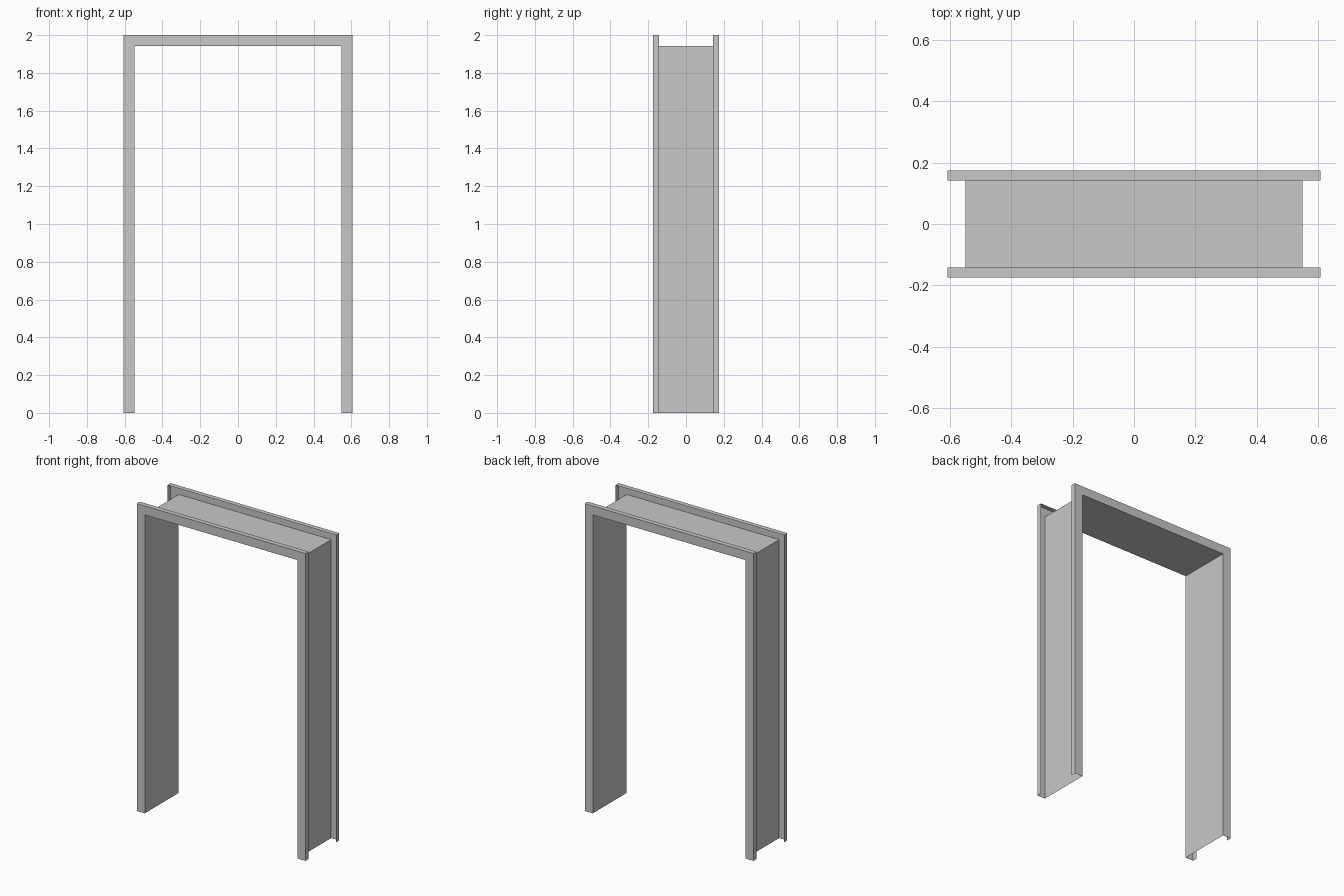
import bpy

if "Cube" in bpy.data.objects:
    bpy.data.objects.remove(bpy.data.objects["Cube"])

# Key sizes
OUT_X, IN_X = 0.607, 0.549      # half widths of trim and opening
OUT_Z, IN_Z = 2.0, 1.942        # heights of trim and opening
FACE_Y, LIP_Y = 0.174, 0.142    # trim face plane and rear edge of its lip

metal = bpy.data.materials.new("light grey metal")
metal.diffuse_color = (0.58, 0.58, 0.58, 1)
metal.use_nodes = True
metal.node_tree.nodes["Principled BSDF"].inputs["Base Color"].default_value = metal.diffuse_color


def arch(x, z, y):
    """Door-shaped path: up, across and down."""
    return [(-x, y, 0), (-x, y, z), (x, y, z), (x, y, 0)]


def sheet(name, rows):
    """Thin folded sheet bridging successive arch paths."""
    verts = [p for row in rows for p in row]
    faces = [(4 * r + i, 4 * r + i + 1, 4 * r + i + 5, 4 * r + i + 4)
             for r in range(len(rows) - 1) for i in range(3)]
    mesh = bpy.data.meshes.new(name)
    mesh.from_pydata(verts, [], faces)
    mesh.materials.append(metal)
    obj = bpy.data.objects.new(name, mesh)
    bpy.context.collection.objects.link(obj)
    return obj


# Folded steel frame: lip, front face, jamb lining, back face, lip
sheet("door_frame", [
    arch(OUT_X, OUT_Z, -LIP_Y),
    arch(OUT_X, OUT_Z, -FACE_Y),
    arch(IN_X, IN_Z, -FACE_Y),
    arch(IN_X, IN_Z, FACE_Y),
    arch(OUT_X, OUT_Z, FACE_Y),
    arch(OUT_X, OUT_Z, LIP_Y),
])
